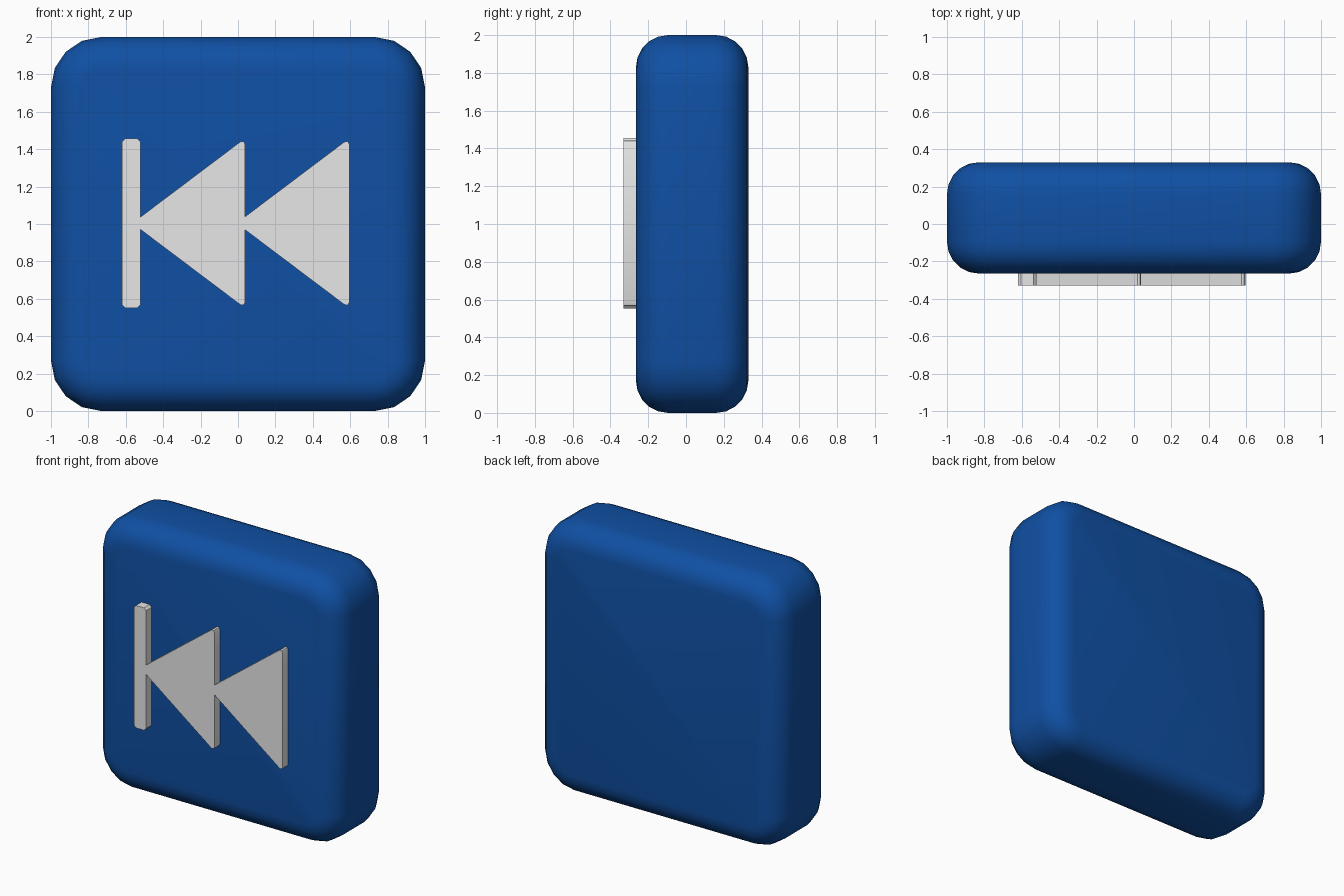
import bpy, bmesh, math

if "Cube" in bpy.data.objects:
    bpy.data.objects.remove(bpy.data.objects["Cube"])


def material(name, rgb):
    m = bpy.data.materials.new(name)
    m.diffuse_color = (*rgb, 1)
    m.use_nodes = True
    m.node_tree.nodes["Principled BSDF"].inputs["Base Color"].default_value = m.diffuse_color
    return m


def finish(name, bm, mat, angle):
    bmesh.ops.recalc_face_normals(bm, faces=bm.faces)
    me = bpy.data.meshes.new(name)
    bm.to_mesh(me)
    bm.free()
    me.materials.append(mat)
    ob = bpy.data.objects.new(name, me)
    bpy.context.collection.objects.link(ob)
    bpy.context.view_layer.objects.active = ob
    ob.select_set(True)
    bpy.ops.object.shade_smooth_by_angle(angle=math.radians(angle))
    ob.select_set(False)
    return ob


def loft(rings):
    """Closed solid from a stack of equal-length vertex rings."""
    bm = bmesh.new()
    rows = [[bm.verts.new(p) for p in ring] for ring in rings]
    n = len(rows[0])
    for a, b in zip(rows, rows[1:]):
        for i in range(n):
            j = (i + 1) % n
            bm.faces.new((a[i], a[j], b[j], b[i]))
    bm.faces.new(rows[0])
    bm.faces.new(rows[-1][::-1])
    return bm


def rounded_square(y, inset, radius=0.27, steps=4):
    """Rounded square ring around (0, 1) in the xz plane."""
    r, c = radius - inset, 1 - radius
    pts = []
    for k, (sx, sz) in enumerate(((1, 1), (-1, 1), (-1, -1), (1, -1))):
        for i in range(steps + 1):
            a = math.pi / 2 * (k + i / steps)
            pts.append((sx * c + r * math.cos(a), y, 1 + sz * c + r * math.sin(a)))
    return pts


def plate(name, outline):
    """Raised symbol piece on the front of the button."""
    return finish(name, loft([[(x, y, z) for x, z in outline] for y in (-0.33, -0.25)]), grey, 30)


blue = material("button blue", (0.005, 0.08, 0.37))
grey = material("symbol grey", (0.8, 0.8, 0.8))

# Button body with a rounded rim front and back
FRONT, BACK, RIM, STEPS = -0.265, 0.33, 0.17, 5
arc = [math.pi / 2 * i / STEPS for i in range(STEPS + 1)]
profile = [(FRONT + RIM * (1 - math.sin(a)), RIM * (1 - math.cos(a))) for a in reversed(arc)]
profile += [(BACK - RIM * (1 - math.sin(a)), RIM * (1 - math.cos(a))) for a in arc]
finish("button_body", loft([rounded_square(y, d) for y, d in profile]), blue, 40)


# Outlines mirrored about the symbol's centre height
def mirrored(half, mid=1.004):
    return [(x, mid + h) for x, h in half] + [(x, mid - h) for x, h in reversed(half)]


# Vertical bar with softened ends
plate("symbol_bar", mirrored([(-0.62, 0.435), (-0.603, 0.452), (-0.537, 0.452), (-0.52, 0.435)]))

# Two left-pointing triangles
for name, x in (("left_triangle", -0.522), ("right_triangle", 0.035)):
    plate(name, mirrored([(x, 0.033), (x + 0.527, 0.43), (x + 0.54, 0.438),
                          (x + 0.554, 0.436), (x + 0.56, 0.422)]))
